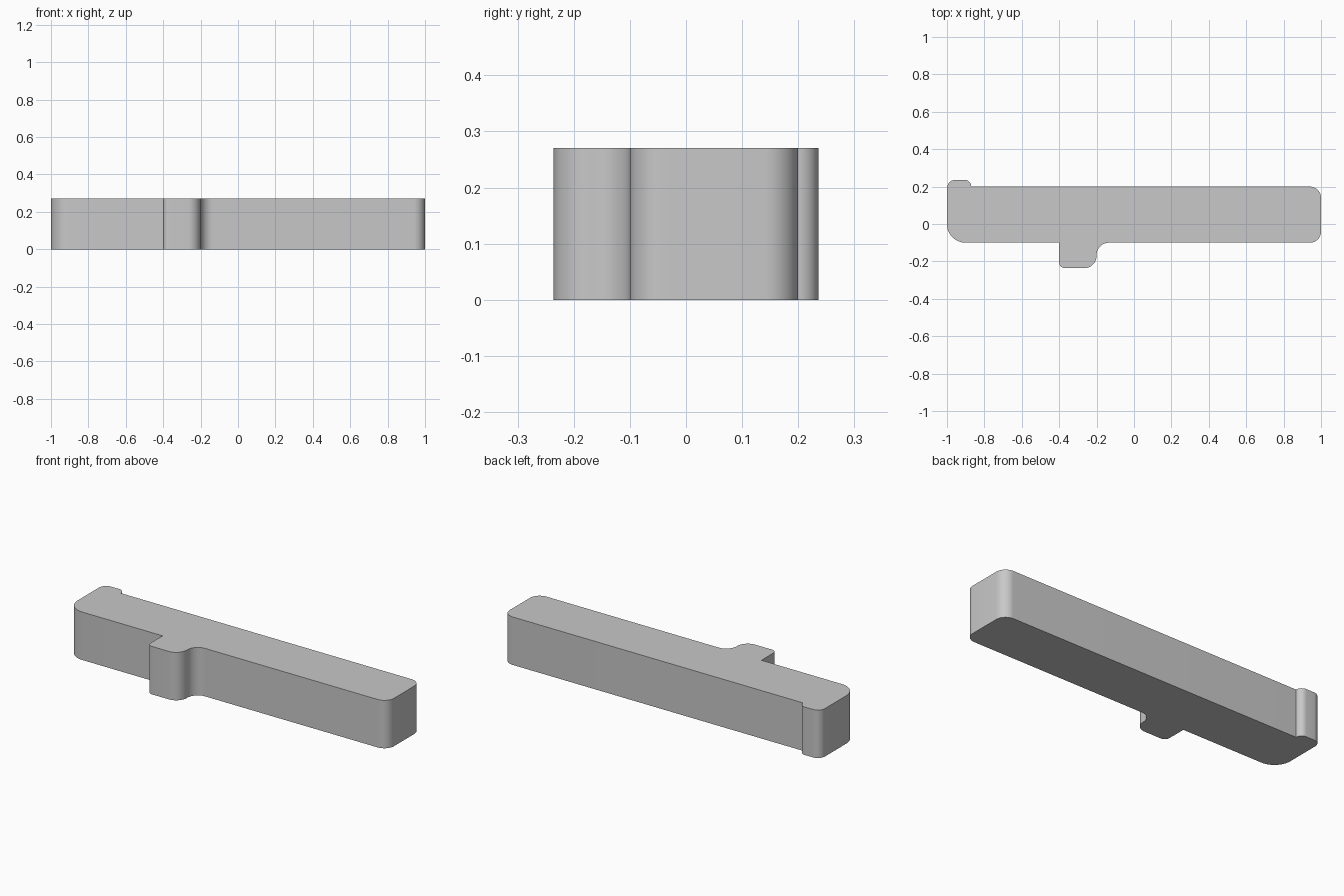
import bpy
import bmesh
import math
from mathutils import Vector

cube = bpy.data.objects.get("Cube")
if cube:
    bpy.data.objects.remove(cube, do_unlink=True)

HEIGHT = 0.27
ARC_STEPS = 12

# Outline corners, anticlockwise: x, y, fillet radius
CORNERS = [
    (-1.0, -0.1, 0.1),        # bar, front right end
    (-0.4, -0.1, 0),          # lug root, square side
    (-0.4, -0.236, 0.03),     # lug tip
    (-0.2, -0.236, 0.066),
    (-0.2, -0.1, 0.066),      # lug root, filleted side
    (1.0, -0.1, 0.06),        # bar, left end
    (1.0, 0.2, 0.06),
    (-0.87, 0.2, 0),          # heel step
    (-0.87, 0.236, 0.036),
    (-1.0, 0.236, 0.045),     # heel outer corner
]


def rounded_outline(corners):
    """Replace each right-angled corner by an arc of its radius."""
    points = []
    for i, (x, y, r) in enumerate(corners):
        here = Vector((x, y))
        if r == 0:
            points.append(here)
            continue
        before = (Vector(corners[i - 1][:2]) - here).normalized()
        after = (Vector(corners[(i + 1) % len(corners)][:2]) - here).normalized()
        centre = here + (before + after) * r
        for k in range(ARC_STEPS + 1):
            a = math.pi / 2 * k / ARC_STEPS
            points.append(centre - after * r * math.cos(a) - before * r * math.sin(a))
    # Drop points that coincide where two arcs meet
    return [p for i, p in enumerate(points) if (p - points[i - 1]).length > 1e-4]


# Plain grey finish
grey = bpy.data.materials.new("grey")
grey.use_nodes = True
colour = (0.58, 0.58, 0.58, 1)
grey.diffuse_color = colour
grey.node_tree.nodes["Principled BSDF"].inputs["Base Color"].default_value = colour

# Bar with its lug and heel, extruded from one outline
bm = bmesh.new()
base = bm.faces.new([bm.verts.new((p.x, p.y, 0)) for p in rounded_outline(CORNERS)])
result = bmesh.ops.extrude_face_region(bm, geom=[base], use_keep_orig=True)
top_verts = [g for g in result["geom"] if isinstance(g, bmesh.types.BMVert)]
bmesh.ops.translate(bm, verts=top_verts, vec=(0, 0, HEIGHT))
bmesh.ops.recalc_face_normals(bm, faces=bm.faces)
mesh = bpy.data.meshes.new("lever_bar")
bm.to_mesh(mesh)
bm.free()
mesh.materials.append(grey)

bar = bpy.data.objects.new("lever_bar", mesh)
bpy.context.collection.objects.link(bar)
bpy.ops.object.select_all(action="DESELECT")
bar.select_set(True)
bpy.context.view_layer.objects.active = bar
bpy.ops.object.shade_smooth_by_angle(angle=math.radians(30))
